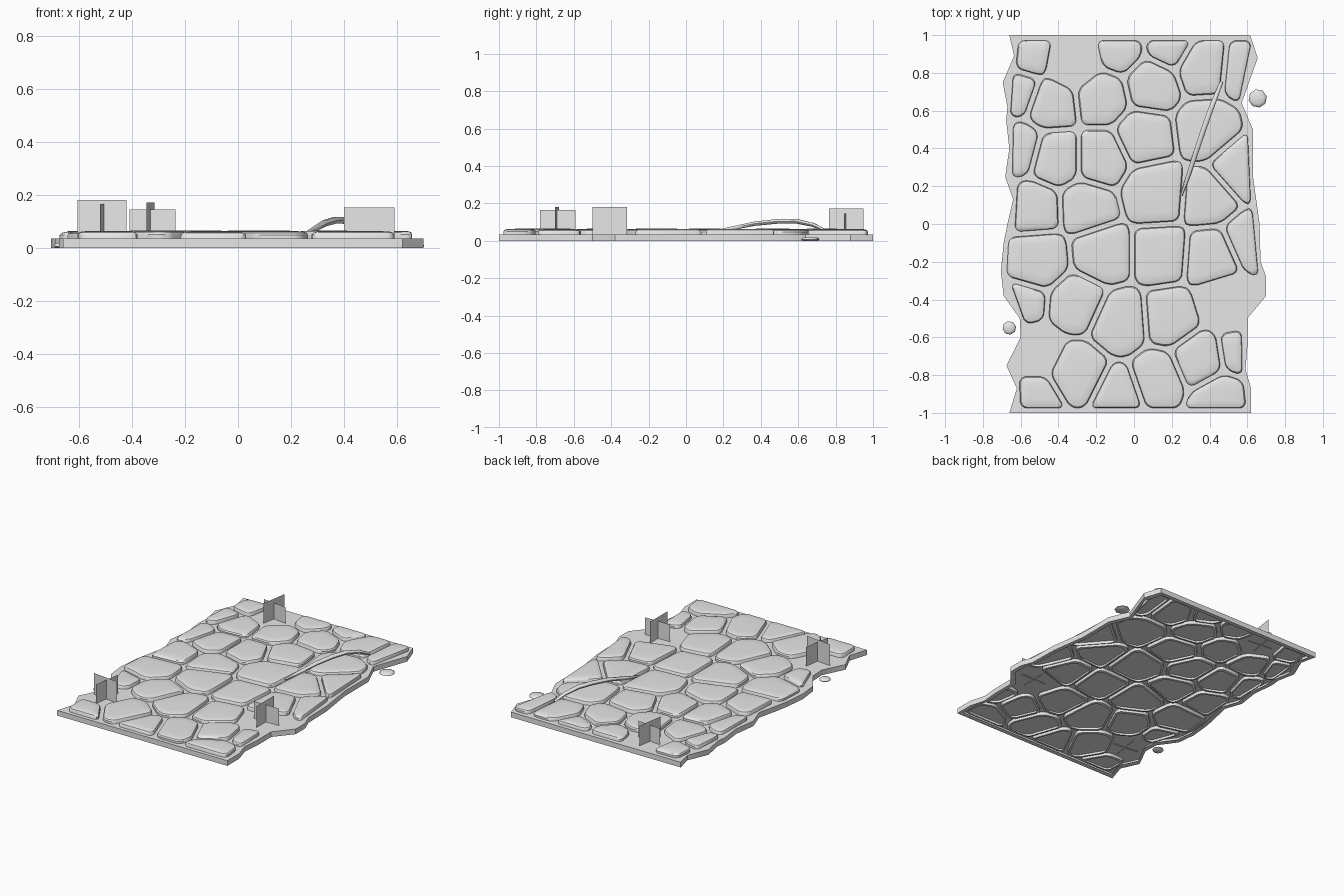
import bpy, bmesh, math
from mathutils import Vector

if "Cube" in bpy.data.objects:
    bpy.data.objects.remove(bpy.data.objects["Cube"])

stone_mat = bpy.data.materials.new("stone_grey")
stone_mat.diffuse_color = (0.8, 0.8, 0.8, 1)
stone_mat.use_nodes = True
stone_mat.node_tree.nodes["Principled BSDF"].inputs["Base Color"].default_value = stone_mat.diffuse_color


def finish(bm, name, angle=35):
    """Turn a bmesh into a smooth-by-angle object."""
    me = bpy.data.meshes.new(name)
    bm.to_mesh(me)
    bm.free()
    me.materials.append(stone_mat)
    ob = bpy.data.objects.new(name, me)
    bpy.context.collection.objects.link(ob)
    bpy.ops.object.select_all(action='DESELECT')
    ob.select_set(True)
    bpy.context.view_layer.objects.active = ob
    bpy.ops.object.shade_smooth_by_angle(angle=math.radians(angle))
    return ob


def loft(bm, rings, cap_first=False, cap_last=True):
    """Skin a stack of counter-clockwise rings, listed from bottom to top."""
    vs = [[bm.verts.new(p) for p in r] for r in rings]
    n = len(vs[0])
    for a, b in zip(vs, vs[1:]):
        for i in range(n):
            j = (i + 1) % n
            bm.faces.new((a[i], a[j], b[j], b[i]))
    if cap_first:
        bm.faces.new(vs[0][::-1])
    if cap_last:
        bm.faces.new(vs[-1])


# Wavy side outlines (y -> x), from back to front
LEFT = [(1, -.66), (.89, -.635), (.75, -.695), (.62, -.67), (.55, -.677), (.4, -.66),
        (.25, -.682), (.13, -.64), (0, -.67), (-.1, -.69), (-.25, -.705), (-.38, -.69),
        (-.5, -.605), (-.6, -.60), (-.75, -.675), (-.87, -.62), (-1, -.66)]
RIGHT = [(1, .615), (.88, .655), (.64, .57), (.5, .63), (.25, .63), (0, .665),
         (-.2, .67), (-.28, .70), (-.38, .70), (-.5, .60), (-.65, .60), (-.77, .59),
         (-.87, .62), (-1, .62)]

# Stones as (x, y, radius) of cells in a weighted cell pattern
STONES = [(-.54, .90, .10), (-.60, .70, .09), (-.43, .64, .12), (-.17, .67, .13),
          (-.08, .91, .10), (.19, .92, .10), (.10, .73, .135), (.36, .82, .13),
          (.56, .80, .10), (.06, .46, .145), (.38, .50, .155), (-.17, .35, .13),
          (-.41, .35, .125), (-.60, .40, .10), (.55, .30, .14), (.12, .17, .16),
          (.38, .15, .14), (-.53, .07, .13), (-.25, .08, .13), (-.51, -.19, .155),
          (-.17, -.16, .15), (.14, -.16, .14), (.41, -.18, .14), (.59, -.10, .11),
          (-.57, -.40, .10), (-.30, -.42, .15), (-.08, -.52, .155), (.19, -.50, .145),
          (-.30, -.78, .15), (-.10, -.88, .11), (.13, -.80, .125), (.34, -.71, .135),
          (.53, -.68, .09), (-.50, -.90, .10), (.45, -.91, .11)]
BARE = [(-.32, .86, .12), (-.50, -.68, .11), (.48, -.41, .125)]


def clip(poly, n, d):
    """Keep the part of a convex polygon where p.n <= d."""
    out = []
    for a, b in zip(poly, poly[1:] + poly[:1]):
        da, db = a.dot(n) - d, b.dot(n) - d
        if da <= 0:
            out.append(a)
        if (da < 0 < db) or (db < 0 < da):
            out.append(a.lerp(b, da / (da - db)))
    return out


def round_corners(poly, cut):
    out = []
    for a, b in zip(poly, poly[1:] + poly[:1]):
        t = min(0.3, cut / max((b - a).length, 1e-6))
        out += [a.lerp(b, t), a.lerp(b, 1 - t)]
    return out


def side_x(side, y):
    for (y1, x1), (y0, x0) in zip(side, side[1:]):
        if y0 <= y <= y1:
            return x0 + (x1 - x0) * (y - y0) / (y1 - y0)
    return side[0][1] if y > 0 else side[-1][1]


def cell(k):
    x, y, r = STONES[k]
    c = Vector((x, y))
    gap = 0.013
    poly = [Vector(p) for p in ((-.8, -.975), (.8, -.975), (.8, .972), (-.8, .972))]
    for j, (ox, oy, orad) in enumerate(STONES + BARE):
        if j != k:
            v = Vector((ox, oy)) - c
            dist = v.length
            n = v / dist
            off = (dist * dist + r * r - orad * orad) / (2 * dist)
            poly = clip(poly, n, c.dot(n) + off - gap)
    # Follow the path border
    for side, s in ((LEFT, -1), (RIGHT, 1)):
        ys = [y + t * 0.02 for t in range(-7, 8)]
        pts = [Vector((side_x(side, q), q)) for q in ys]
        t = (pts[-1] - pts[0]).normalized()
        n = Vector((t.y, -t.x)) * s
        poly = clip(poly, n, min(p.dot(n) for p in pts) - 0.018)
    return poly


# Paving stones: hollow shells with a bottom lip and a gently domed top
bm = bmesh.new()
for k in range(len(STONES)):
    poly = [p for p in cell(k)]
    poly = [p for i, p in enumerate(poly) if (p - poly[i - 1]).length > 0.006]
    poly = round_corners(round_corners(poly, 0.022), 0.009)
    c = sum(poly, Vector((0, 0))) / len(poly)
    size = sum((p - c).length for p in poly) / len(poly)
    top = 0.061 + 0.002 * math.sin(k * 2.3)
    rings = []
    for inset, z in ((.018, .012), (0, .014), (0, top - .012), (.006, top - .004),
                     (.02, top), (.06, top + .002)):
        f = 1 - inset / size
        rings.append([(*(c + (p - c) * f), z) for p in poly])
    loft(bm, rings)
finish(bm, "paving_stones")

# Ground slab: open underneath, with a skirt and a narrow bottom lip
outline = [(x, y) for y, x in LEFT] + [(x, y) for y, x in reversed(RIGHT)]
bm = bmesh.new()
lip = [(x - math.copysign(.03, x), y * .97, 0.002) for x, y in outline]
loft(bm, [lip, [(x, y, 0) for x, y in outline], [(x, y, .035) for x, y in outline]])
bmesh.ops.triangulate(bm, faces=[f for f in bm.faces if len(f.verts) > 4])
finish(bm, "ground_slab")


# Grass tufts: two crossing upright cards each
def card(bm, a, b, top):
    bm.faces.new([bm.verts.new(p) for p in
                  ((*a, .03), (*b, .03), (*b, top), (*a, top))])


TUFTS = [((-.235, .845), (-.41, .865), .145, (-.345, .765), (-.315, .95), .172),
         ((-.42, -.70), (-.605, -.68), .18, (-.49, -.59), (-.52, -.78), .165),
         ((.59, -.40), (.40, -.40), .152, (.49, -.50), (.49, -.315), .18)]
for a, b, za, c, d, zb in TUFTS:
    bm = bmesh.new()
    card(bm, a, b, za)
    card(bm, c, d, zb)
    finish(bm, "grass_tuft")

# Arched root: a tapered six-sided tube
path = [Vector(p) for p in ((.25, .15, .05), (.285, .25, .068), (.325, .37, .092),
                            (.365, .49, .104), (.40, .59, .105), (.435, .68, .085),
                            (.463, .75, .052))]
radii = (.006, .011, .013, .014, .014, .012, .008)
bm = bmesh.new()
rings = []
for i, (p, r) in enumerate(zip(path, radii)):
    t = (path[min(i + 1, 6)] - path[max(i - 1, 0)]).normalized()
    u = Vector((t.y, -t.x, 0)).normalized()
    w = u.cross(t)
    angles = [-math.tau * q / 6 for q in range(6)]
    rings.append([p + (u * math.cos(g) + w * math.sin(g)) * r for g in angles])
loft(bm, rings, cap_first=True)
bmesh.ops.recalc_face_normals(bm, faces=bm.faces)
finish(bm, "arched_root", 60)

# Loose flat pebbles beside the path
for x, y, r in ((.655, .665, .049), (-.66, -.55, .036)):
    bm = bmesh.new()
    ang = [math.tau * q / 8 + .2 for q in range(8)]
    loft(bm, [[(x + r * f * math.cos(g), y + r * f * math.sin(g), z) for g in ang]
              for f, z in ((.8, 0), (1, .006), (.95, .013), (.65, .019))], cap_first=True)
    finish(bm, "pebble", 60)
